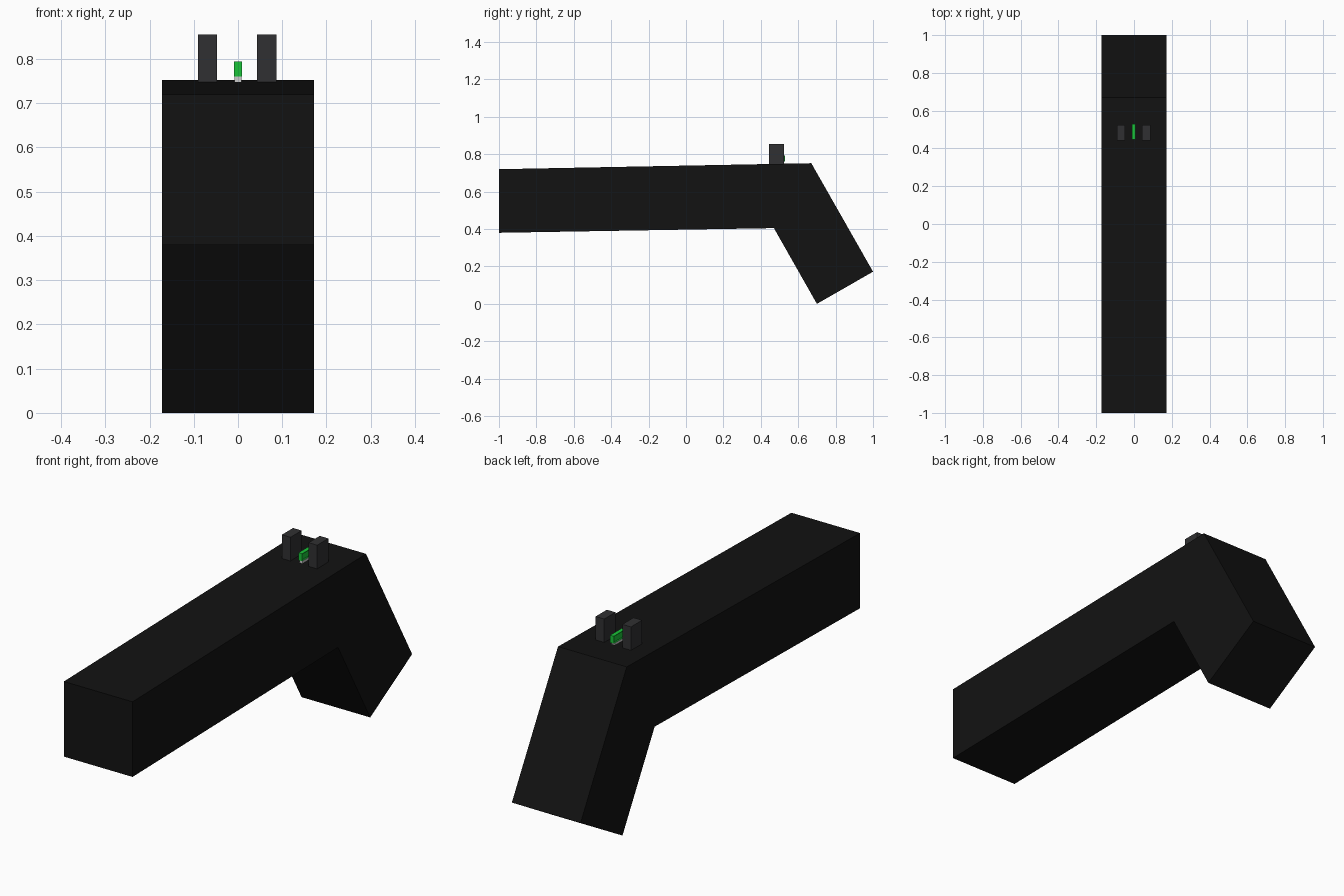
import bpy, bmesh

if "Cube" in bpy.data.objects:
    bpy.data.objects.remove(bpy.data.objects["Cube"])


def material(name, color):
    m = bpy.data.materials.new(name)
    m.diffuse_color = color
    m.use_nodes = True
    m.node_tree.nodes["Principled BSDF"].inputs["Base Color"].default_value = m.diffuse_color
    return m


def finish(bm, name, mat):
    bmesh.ops.recalc_face_normals(bm, faces=bm.faces)
    me = bpy.data.meshes.new(name)
    bm.to_mesh(me)
    bm.free()
    ob = bpy.data.objects.new(name, me)
    bpy.context.collection.objects.link(ob)
    if mat:
        me.materials.append(mat)
    return ob


def box(name, lo, hi, mat=None, inset=0.0):
    bm = bmesh.new()
    bmesh.ops.create_cube(bm, size=1)
    for v in bm.verts:
        v.co = [(a + b) / 2 + c * (b - a) for a, b, c in zip(lo, hi, v.co)]
    bm.normal_update()
    if inset:  # recess the two side faces, leaving a rim
        sides = [f for f in bm.faces if abs(f.normal.x) > 0.9]
        bmesh.ops.inset_individual(bm, faces=sides, thickness=inset, depth=-0.003)
    return finish(bm, name, mat)


black = material("black", (0.006, 0.006, 0.006, 1))
dark = material("dark_grey", (0.03, 0.03, 0.032, 1))
green = material("green", (0.01, 0.55, 0.04, 1))

# barrel and angled grip: one side profile (y, z) extruded across x
profile = [(-1, 0.72), (0.67, 0.752), (1, 0.172), (0.70, 0), (0.47, 0.405), (-1, 0.38)]
bm = bmesh.new()
face = bm.faces.new([bm.verts.new((-0.172, y, z)) for y, z in profile])
ext = bmesh.ops.extrude_face_region(bm, geom=[face])
bmesh.ops.translate(bm, vec=(0.344, 0, 0),
                    verts=[v for v in ext["geom"] if isinstance(v, bmesh.types.BMVert)])
finish(bm, "barrel_and_grip", black)

# rear sight posts
for side, x in (("left", -0.069), ("right", 0.065)):
    box("sight_post_" + side, (x - 0.0215, 0.443, 0.735), (x + 0.0215, 0.523, 0.855), dark)

# green sight bar on its grey foot
box("sight_bar_foot", (-0.008, 0.45, 0.735), (0.008, 0.52, 0.761))
box("sight_bar", (-0.0095, 0.447, 0.76), (0.0085, 0.53, 0.794), green, 0.006)
